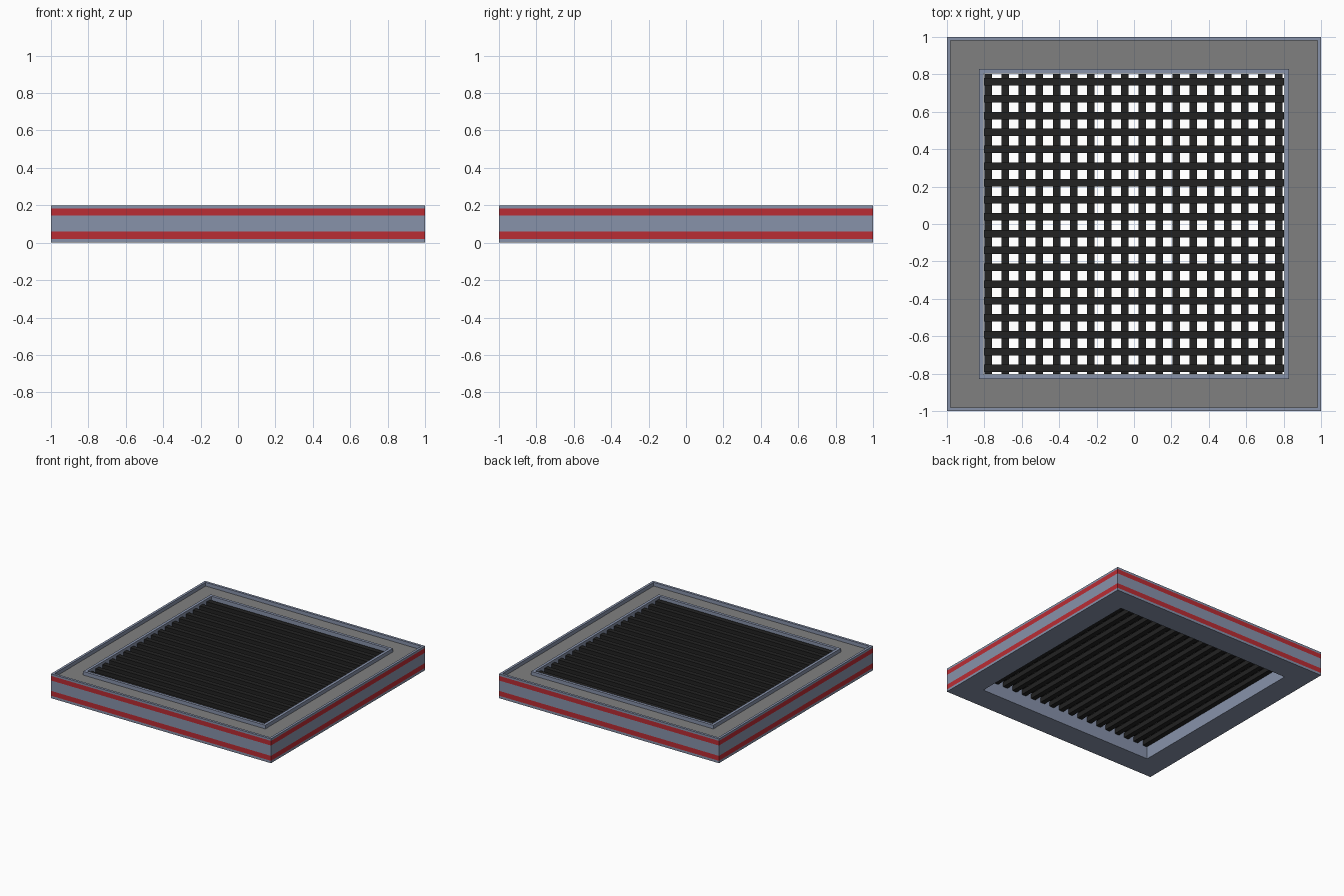
import bpy, bmesh

if "Cube" in bpy.data.objects:
    bpy.data.objects.remove(bpy.data.objects["Cube"])


def material(name, srgb):
    lin = [((c / 255 + 0.055) / 1.055) ** 2.4 if c > 10 else c / 3294 for c in srgb]
    m = bpy.data.materials.new(name)
    m.diffuse_color = (*lin, 1)
    m.use_nodes = True
    m.node_tree.nodes["Principled BSDF"].inputs["Base Color"].default_value = m.diffuse_color
    return m


BLUE = material("blue grey frame", (135, 146, 170))
RED = material("red stripe", (186, 44, 52))
GREY = material("grey tray", (128, 128, 128))
BLACK = material("black bars", (34, 34, 34))


def finish(name, bm, mats):
    bmesh.ops.recalc_face_normals(bm, faces=bm.faces)
    me = bpy.data.meshes.new(name)
    bm.to_mesh(me)
    bm.free()
    for m in mats:
        me.materials.append(m)
    ob = bpy.data.objects.new(name, me)
    bpy.context.collection.objects.link(ob)


# Square frame: profile (half width, height, material of the segment that follows)
profile = [(1, 0, 0), (1, 0.02, 1), (1, 0.06, 0), (1, 0.145, 1), (1, 0.183, 0),
           (1, 0.2, 0), (0.98, 0.2, 0), (0.98, 0.17, 2), (0.828, 0.17, 0),
           (0.828, 0.2, 0), (0.805, 0.2, 0), (0.805, 0, 0)]
bm = bmesh.new()
rings = [[bm.verts.new((sx * r, sy * r, z)) for sx, sy in ((-1, -1), (1, -1), (1, 1), (-1, 1))]
         for r, z, _ in profile]
for i, (_, _, mat) in enumerate(profile):
    a, b = rings[i], rings[(i + 1) % len(rings)]
    for k in range(4):
        j = (k + 1) % 4
        bm.faces.new((a[k], a[j], b[j], b[k])).material_index = mat
finish("square_frame", bm, [BLUE, RED, GREY])


def bars(name, along_x, first, last, z, count=18, width=0.04, length=1.606):
    bm = bmesh.new()
    for i in range(count):
        p = first + (last - first) * i / (count - 1)
        size = (length, width, 0.04) if along_x else (width, length, 0.04)
        loc = (0, p, z) if along_x else (p, 0, z)
        for v in bmesh.ops.create_cube(bm, size=1)["verts"]:
            v.co = [v.co[k] * size[k] + loc[k] for k in range(3)]
    finish(name, bm, [BLACK])


# Grille: crosswise bars resting on lengthwise bars
bars("upper_grille_bars", True, -0.772, 0.76, 0.16)
bars("lower_grille_bars", False, -0.78, 0.775, 0.12)
